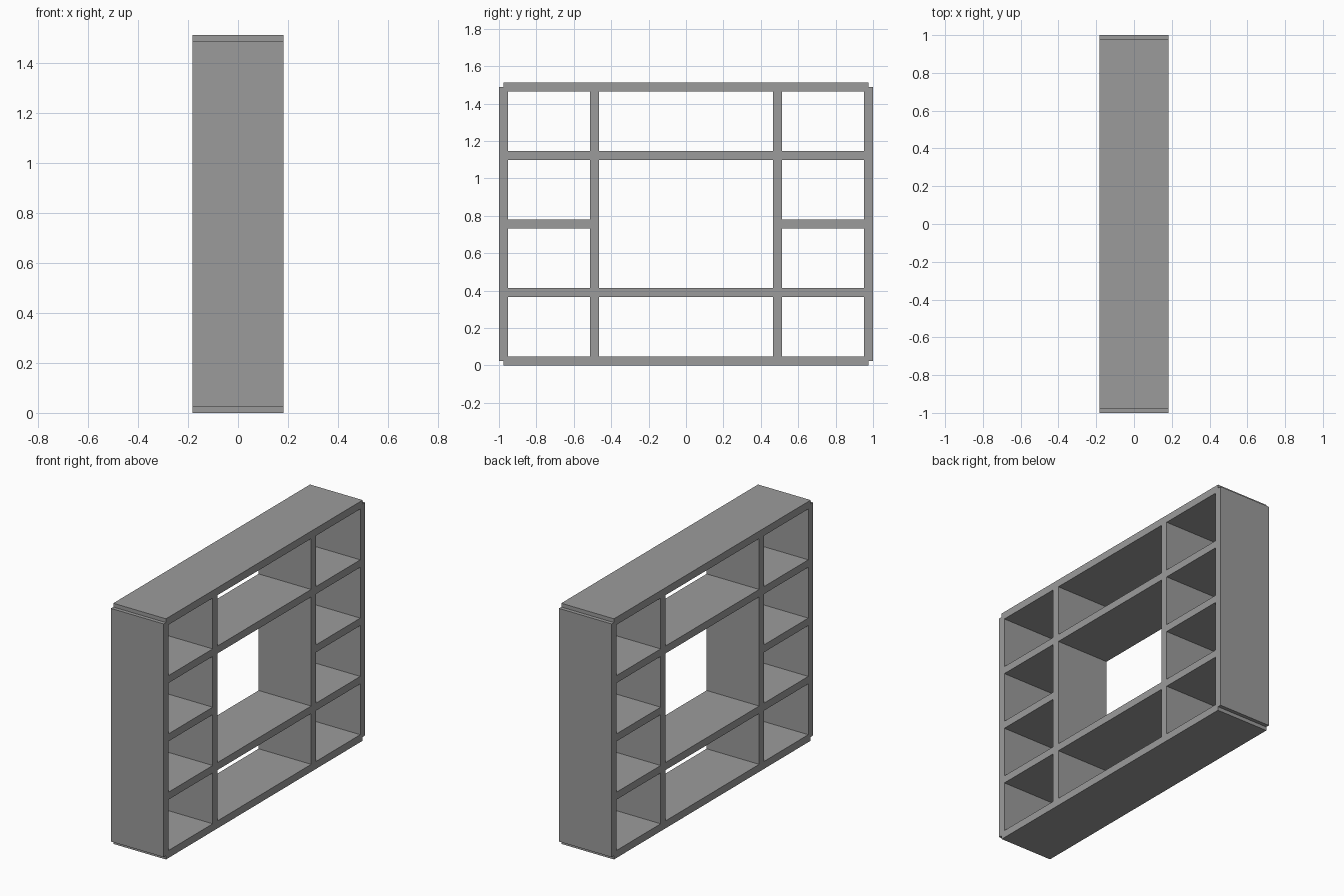
import bpy

cube = bpy.data.objects.get("Cube")
if cube:
    bpy.data.objects.remove(cube, do_unlink=True)

# Main dimensions
DEPTH = 0.366            # along x
T = 0.047                # board thickness
SIDE = 0.9765            # centreline of the outer side panels
POST = 0.489             # centreline of the inner uprights
ROW = 0.3663             # spacing of the shelf rows
BASE = T / 2             # centreline of the bottom board
TOP = BASE + 4 * ROW     # centreline of the top board

grey = bpy.data.materials.new("shelf grey")
grey.use_nodes = True
colour = (0.33, 0.33, 0.33, 1)
grey.diffuse_color = colour
grey.node_tree.nodes["Principled BSDF"].inputs["Base Color"].default_value = colour


def board(name, y0, y1, z0, z1):
    """Full-depth flat board spanning the given y and z range."""
    bpy.ops.mesh.primitive_cube_add(size=1, location=(0, (y0 + y1) / 2, (z0 + z1) / 2))
    ob = bpy.context.object
    ob.name = name
    ob.scale = (DEPTH, y1 - y0, z1 - z0)
    bpy.ops.object.transform_apply(location=False, rotation=False, scale=True)
    ob.data.materials.append(grey)


def shelf(name, y0, y1, z):
    board(name, y0, y1, z - T / 2, z + T / 2)


# Top and bottom boards stop at the middle of the side panels
shelf("bottom_board", -SIDE, SIDE, BASE)
shelf("top_board", -SIDE, SIDE, TOP)

# Side panels, stepped into the top and bottom boards, and inner uprights
for end, s in (("front", -1), ("back", 1)):
    board(end + "_side_panel", s * SIDE - T / 2, s * SIDE + T / 2, BASE, TOP)
    board(end + "_upright", s * POST - T / 2, s * POST + T / 2, BASE + T / 2, TOP - T / 2)
    # Three small shelves between upright and side panel
    inner, outer = s * (POST + T / 2), s * (SIDE - T / 2)
    for i in (1, 2, 3):
        shelf(f"{end}_shelf_{i}", min(inner, outer), max(inner, outer), BASE + i * ROW)

# Wide shelves above and below the large middle opening
for name, i in (("lower_middle_shelf", 1), ("upper_middle_shelf", 3)):
    shelf(name, -POST + T / 2, POST - T / 2, BASE + i * ROW)
